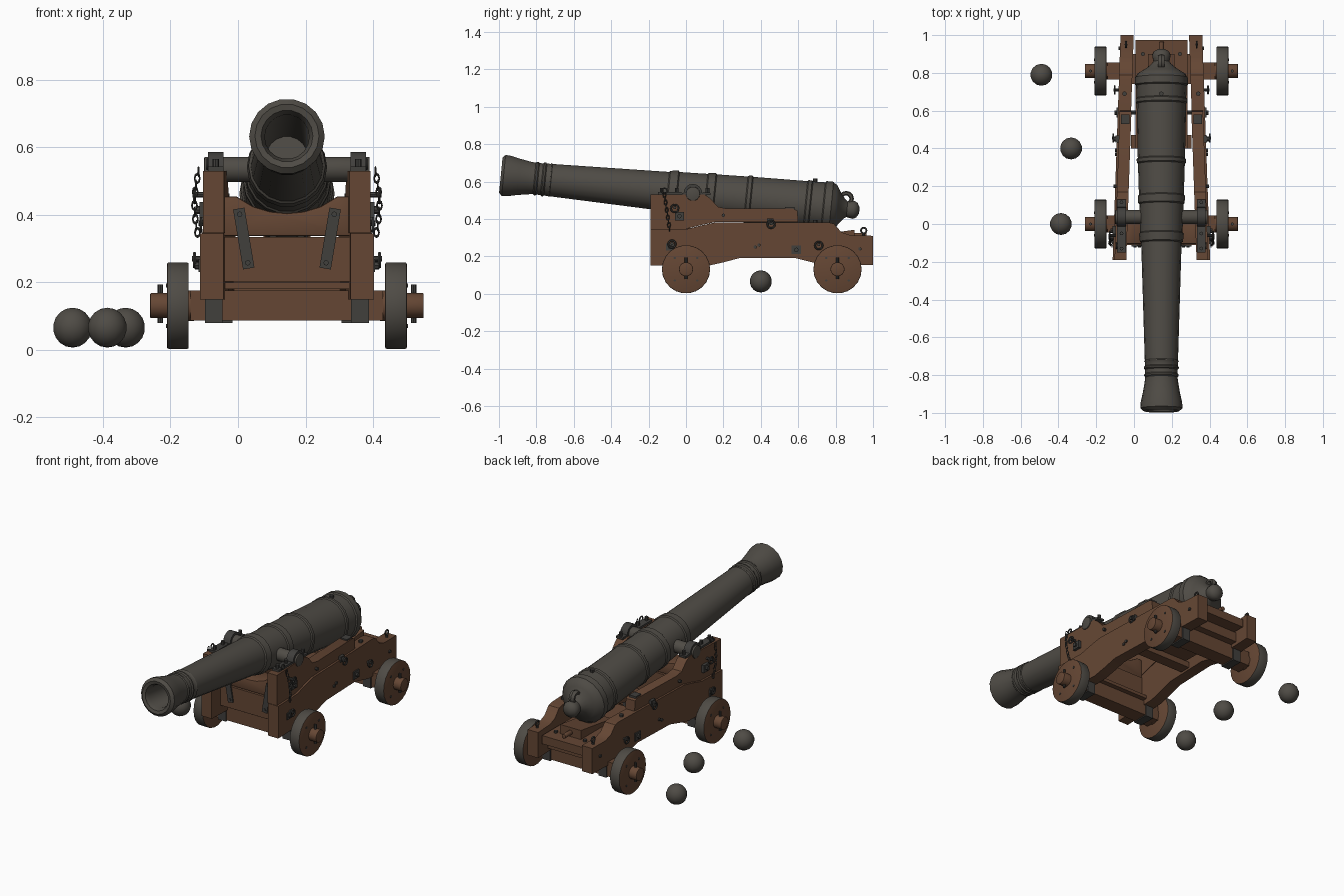
import bpy, bmesh, math
from mathutils import Matrix, Vector

if "Cube" in bpy.data.objects:
    bpy.data.objects.remove(bpy.data.objects["Cube"])

CX = 0.145                      # centre line of the gun


def material(name, col):
    m = bpy.data.materials.new(name)
    m.diffuse_color = (*col, 1)
    m.use_nodes = True
    m.node_tree.nodes["Principled BSDF"].inputs["Base Color"].default_value = m.diffuse_color
    return m


IRON = material("gun iron", (0.078, 0.071, 0.060))
WOOD = material("brown wood", (0.130, 0.062, 0.034))
DARK = material("dark fittings", (0.052, 0.050, 0.046))


def finish(name, bm, mat, bevel=0):
    if bevel:
        edges = [e for e in bm.edges if e.calc_face_angle(0) > 0.6]
        bmesh.ops.bevel(bm, geom=edges, offset=bevel, segments=2, profile=0.5,
                        affect='EDGES', clamp_overlap=True)
    bmesh.ops.recalc_face_normals(bm, faces=bm.faces[:])
    for f in bm.faces:
        f.smooth = True
    me = bpy.data.meshes.new(name)
    bm.to_mesh(me)
    bm.free()
    me.set_sharp_from_angle(angle=math.radians(35))
    me.materials.append(mat)
    ob = bpy.data.objects.new(name, me)
    bpy.context.collection.objects.link(ob)
    return ob


def prism(name, pts, d0, d1, mat, bevel=0, shear=0.0):
    """Extrude a (y, z) outline from x=CX+d0 to CX+d1; shear tapers it along y."""
    bm = bmesh.new()
    rows = [[bm.verts.new((CX + d + shear * (y + 0.19), y, z)) for y, z in pts] for d in (d0, d1)]
    bm.faces.new(rows[0])
    bm.faces.new(rows[1][::-1])
    n = len(pts)
    for i in range(n):
        j = (i + 1) % n
        bm.faces.new((rows[0][i], rows[0][j], rows[1][j], rows[1][i]))
    return finish(name, bm, mat, bevel)


def box(name, d0, d1, y0, y1, z0, z1, mat, bevel=0):
    return prism(name, [(y0, z0), (y1, z0), (y1, z1), (y0, z1)], d0, d1, mat, bevel)


AXIS = {'x': Matrix.Rotation(math.pi / 2, 4, 'Y'),
        'y': Matrix.Rotation(math.pi / 2, 4, 'X'), 'z': Matrix()}


def cyl(name, d, y, z, r, length, axis, mat, sides=12, bevel=0):
    bm = bmesh.new()
    bmesh.ops.create_cone(bm, cap_ends=True, segments=sides, radius1=r, radius2=r, depth=length,
                          matrix=Matrix.Translation((CX + d, y, z)) @ AXIS[axis])
    return finish(name, bm, mat, bevel)


def lathe(profile, sides):
    """Spin (y, r) points about the y axis."""
    bm = bmesh.new()
    rings = []
    for y, r in profile:
        if r == 0:
            rings.append([bm.verts.new((0, y, 0))] * sides)
        else:
            rings.append([bm.verts.new((r * math.cos(a), y, r * math.sin(a)))
                          for a in (2 * math.pi * k / sides for k in range(sides))])
    for a, b in zip(rings, rings[1:]):
        for i in range(sides):
            j = (i + 1) % sides
            bm.faces.new(list(dict.fromkeys((a[i], a[j], b[j], b[i]))))
    return bm


def ring(name, d, y, z, R, r, axis, mat, scale=(1, 1, 1), seg=12, sides=6):
    bm = bmesh.new()
    rows = []
    for k in range(seg):
        a = 2 * math.pi * k / seg
        rows.append([bm.verts.new(((R + r * math.cos(b)) * math.cos(a),
                                   (R + r * math.cos(b)) * math.sin(a), r * math.sin(b)))
                     for b in (2 * math.pi * m / sides for m in range(sides))])
    for k in range(seg):
        p, q = rows[k], rows[(k + 1) % seg]
        for m in range(sides):
            n = (m + 1) % sides
            bm.faces.new((p[m], q[m], q[n], p[n]))
    bm.transform(Matrix.Translation((CX + d, y, z)) @ Matrix.Diagonal((*scale, 1)) @ AXIS[axis])
    return finish(name, bm, mat)


# gun barrel: bore, lip, muzzle swell, reinforce bands, breech and knob
profile = [(-.35, 0), (-.35, .062), (-.965, .066), (-.99, .077), (-.995, .095), (-.98, .112),
           (-.95, .110), (-.9, .099), (-.85, .090), (-.82, .086)]
for y0, y1, r0, r1, h in [(-.815, -.795, .086, .086, .005), (-.775, -.755, .086, .087, .006),
                          (-.735, -.725, .088, .088, .004), (-.10, -.045, .107, .112, .007),
                          (.105, .155, .117, .119, .006), (.32, .35, .124, .125, .006),
                          (.64, .67, .131, .131, .006), (.735, .785, .134, .134, .007)]:
    profile += [(y0, r0), (y0 + .006, r0 + h), (y1 - .006, r1 + h), (y1, r1)]
profile += [(.80, .126), (.815, .102), (.83, .078), (.85, .054), (.865, .042), (.88, .046),
            (.90, .049), (.918, .040), (.93, .018), (.932, 0)]
bm = lathe([(y - 0.037, r) for y, r in profile], 18)
TILT = Matrix.Translation((CX, 0.037, 0.533)) @ Matrix.Rotation(-0.098, 4, 'X')
bm.transform(TILT)
finish("barrel", bm, IRON)
cyl("trunnions", 0, .037, .535, .038, .49, 'x', IRON, 14, .004)
ring("breech_rope_ring", 0, .856, .508, .030, .012, 'x', IRON, (1.7, 1, 1))
cyl("touch_hole", 0, .69, .605, .012, .02, 'z', DARK, 8)

# carriage cheeks: stepped lower and upper planks, closer together at the back
lower = [(-.19, .15), (.12, .15), (.2, .168), (.29, .192), (.58, .192), (.66, .172), (.73, .155),
         (1, .155), (1, .31), (.88, .312), (.83, .33), (.79, .375), (.76, .382), (.16, .382),
         (.08, .365), (0, .345), (-.19, .345)]
upper = [(-.19, .347), (0, .347), (.08, .367), (.16, .384), (.60, .384), (.595, .445), (.57, .455),
         (.22, .455), (.17, .465), (.13, .51), (.10, .53), (-.19, .53)]


def outer(y):
    return 0.258 - 0.035 * (y + 0.19)


for s, side in ((-1, "left"), (1, "right")):
    def rng(a, b):
        return (s * a, s * b)

    prism(side + "_cheek_lower", lower, *rng(.188, .258), WOOD, .009, -s * .035)
    prism(side + "_cheek_upper", upper, *rng(.186, .248), WOOD, .009, -s * .035)

    # trunnion cap strap arching over the trunnion
    arch = [(.037 + .05 * math.cos(a), .537 + .05 * math.sin(a))
            for a in (math.pi * k / 8 for k in range(9))]
    strap = ([(.13, .528), (.13, .54), (.09, .543)] + arch + [(-.03, .543), (-.15, .543), (-.15, .528)])
    prism(side + "_trunnion_cap", strap, *rng(.188, .234), DARK, .003)
    for y in (-.13, -.05, .115):
        cyl(side + "_cap_bolt", s * .211, y, .55, .010, .03, 'z', DARK, 8)
    ring(side + "_cap_key_ring", s * .236, -.115, .55, .014, .004, 'x', DARK)

    # hanging chain
    for k in range(10):
        flat = k % 2
        ring(side + "_chain_link", s * (.262 + .012 * math.sin(k * .32)), -.115 + .003 * k,
             .528 - .02 * k, .0095, .0032, 'y' if flat else 'x', DARK, (.8, .8, 1.35), 8, 4)

    # square plates, bolts and eye rings on the outer face
    for y, z, w in ((-.035, .415, .025), (-.085, .25, .022), (.59, .235, .026), (.45, .385, .018)):
        o = outer(y)
        box(side + "_plate", *rng(o - .018, o + .007), y - w, y + w, z - w * .9, z + w * .9, DARK, .002)
        cyl(side + "_plate_nut", s * (o + .008), y, z, .012, .02, 'x', DARK, 8)
    for y, z in ((-.06, .46), (-.075, .27), (.455, .375), (.71, .262)):
        o = outer(y)
        cyl(side + "_eye_bolt", s * (o + .002), y, z, .008, .05, 'x', DARK, 8)
        ring(side + "_eye_ring", s * (o + .020), y, z - .004, .020, .005, 'x', DARK)
    for y, z in ((.37, .25), (.39, .26), (.20, .42), (.93, .24)):
        cyl(side + "_stud", s * outer(y), y, z, .009, .016, 'x', DARK, 8)
    cyl(side + "_rear_eye_stem", s * .187, .95, .312, .008, .03, 'z', DARK, 8)
    ring(side + "_rear_eye", s * .187, .95, .338, .015, .005, 'x', DARK)
    box(side + "_cheek_top_plate", *rng(.17, .215), .53, .58, .450, .463, DARK, .002)
    cyl(side + "_cheek_top_bolt", s * .195, .69, .385, .012, .02, 'z', DARK, 8)

    # slanted iron strap on the front transom
    st = box(side + "_transom_strap", -.017, .017, -.118, -.108, -.09, .09, DARK, .002)
    st.data.transform(Matrix.Translation((CX + s * .128, 0, .33))
                      @ Matrix.Rotation(s * .165, 4, 'Y') @ Matrix.Translation((-CX, 0, 0)))
    for k in (-1, 1):
        cyl(side + "_strap_bolt", s * (.128 + k * .012), -.118, .33 + k * .072, .008, .012, 'y', DARK, 8)

    # wheels with iron rims, linchpins and axle straps
    for y, end in ((0.0, "front"), (0.81, "rear")):
        w = cyl(f"{end}_{side}_wheel", s * .323, y, .131, .129, .064, 'x', WOOD, 22, .004)
        w.data.materials.append(IRON)
        for p in w.data.polygons:
            p.material_index = int(abs(p.normal.x) < .8)
        cyl(f"{end}_{side}_axle_end", s * .335, y, .131, .038, .14, 'x', WOOD, 14, .003)
        cyl(f"{end}_{side}_linchpin", s * .375, y, .137, .008, .115, 'z', DARK, 8)
        cyl(f"{end}_{side}_axle_shoulder", s * .284, y, .131, .046, .016, 'x', WOOD, 14)
        for k in range(4):
            a = k * math.pi / 2 + .78
            cyl(f"{end}_{side}_wheel_bolt", s * .355, y + .085 * math.cos(a), .131 + .085 * math.sin(a),
                .007, .006, 'x', DARK, 6)
        o = outer(y) - .035
        box(f"{end}_{side}_axle_strap", *rng(o - .026, o + .026), y - .052, y + .052, .08, .16, DARK, .004)

# axle beams
box("front_axle_beam", -.285, .285, -.046, .046, .087, .176, WOOD, .008)
box("rear_axle_beam", -.285, .285, .764, .856, .087, .176, WOOD, .008)

# front transom blocks, the upper one hollowed under the barrel
box("front_transom_lower", -.19, .19, -.11, .03, .203, .334, WOOD, .008)
bm = bmesh.new()
top = [(-.19, .455), (-.15, .455), (-.1, .425), (-.05, .410), (0, .405), (.05, .410), (.1, .425), (.15, .455), (.19, .455)]
f = bm.faces.new([bm.verts.new((CX + d, -.105, z)) for d, z in [(.19, .337), (-.19, .337)] + top])
ext = bmesh.ops.extrude_face_region(bm, geom=[f])
bmesh.ops.translate(bm, vec=(0, .13, 0), verts=[v for v in ext["geom"] if isinstance(v, bmesh.types.BMVert)])
finish("front_transom_upper", bm, WOOD, .006)
box("front_bolster", -.185, .185, -.07, .07, .180, .20, WOOD, .004)

# stool bed, rear bolster and elevating wedge
prism("stool_bed", [(.40, .235), (.975, .235), (.975, .285), (.40, .285)], -.137, .137, WOOD, .006)
box("rear_bolster", -.155, .155, .74, .90, .176, .236, WOOD, .006)
box("bed_support", -.16, .16, .40, .47, .20, .235, WOOD, .005)
prism("elevating_wedge", [(.60, .287), (.90, .287), (.90, .342), (.60, .300)], -.07, .07, WOOD, .005)
cyl("wedge_handle", 0, .93, .312, .014, .07, 'y', WOOD, 10, .003)
for d in (-.098, .098):
    cyl("bed_bolt", d, .90, .288, .011, .016, 'z', DARK, 8)

# iron cross rods
cyl("middle_cross_rod", 0, .59, .235, .010, .48, 'x', DARK, 8)
cyl("front_cross_rod", 0, -.085, .25, .010, .52, 'x', DARK, 8)

# loose cannonballs
for x, y in ((-.49, .79), (-.333, .40), (-.387, 0)):
    bm = bmesh.new()
    bmesh.ops.create_uvsphere(bm, u_segments=14, v_segments=9, radius=.059,
                              matrix=Matrix.Translation((x, y, .066)))
    finish("cannonball", bm, IRON)
